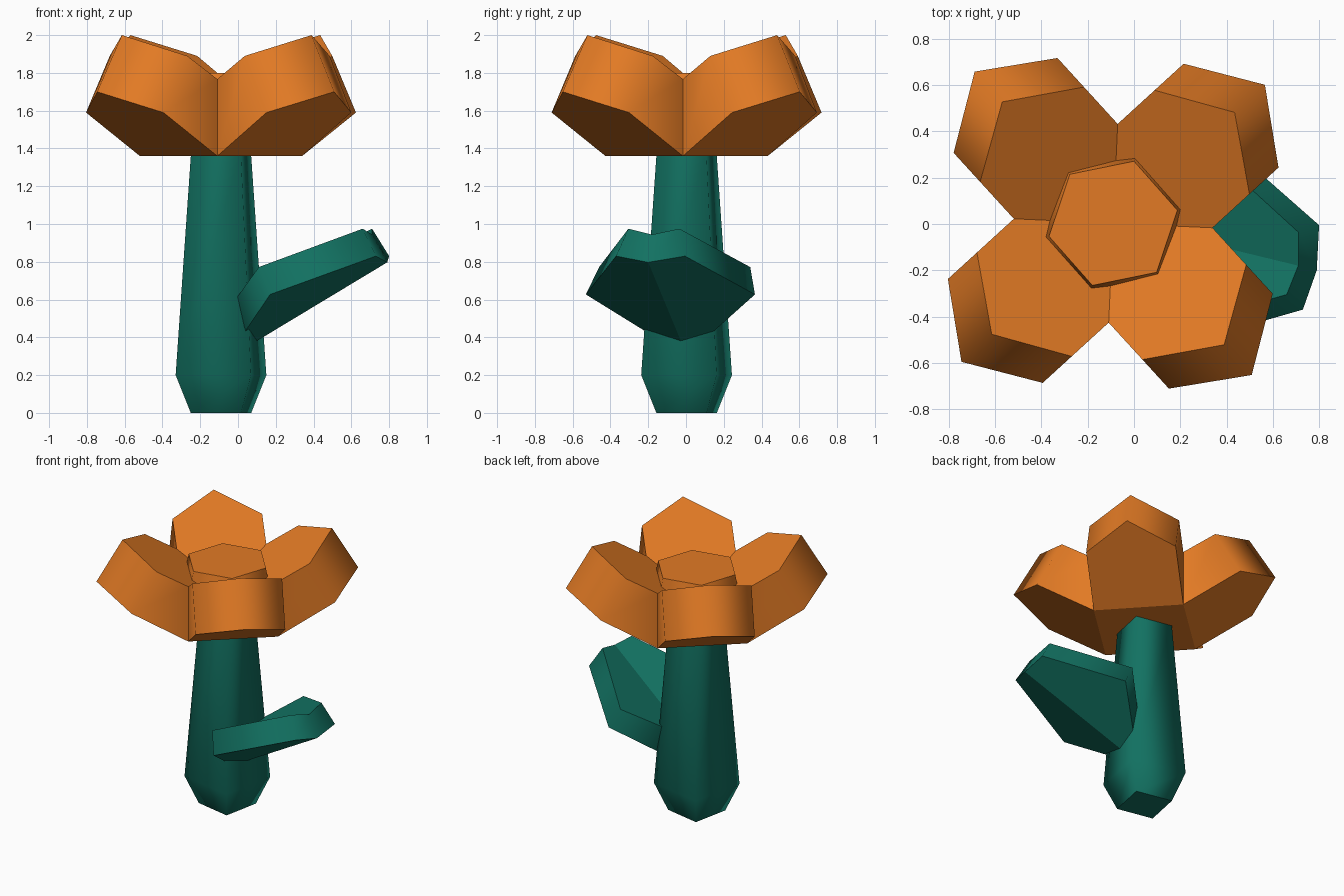
import bpy, bmesh
from math import radians, cos, sin, pi
from mathutils import Vector, Matrix

cube = bpy.data.objects.get("Cube")
if cube:
    bpy.data.objects.remove(cube, do_unlink=True)


def material(name, rgb):
    mat = bpy.data.materials.new(name)
    mat.use_nodes = True
    mat.diffuse_color = (*rgb, 1)
    mat.node_tree.nodes["Principled BSDF"].inputs["Base Color"].default_value = (*rgb, 1)
    return mat


ORANGE = material("petal orange", (0.76, 0.195, 0.018))
GREEN = material("leaf green", (0.006, 0.165, 0.12))
AXIS = Vector((-0.09, 0.003, 0))


def finish(name, bm, mat):
    """Weld, orient and store the mesh; walls are smooth, caps are flat."""
    bmesh.ops.remove_doubles(bm, verts=bm.verts, dist=0.001)
    bmesh.ops.recalc_face_normals(bm, faces=bm.faces)
    for edge in bm.edges:
        edge.smooth = all(f.smooth for f in edge.link_faces)
    mesh = bpy.data.meshes.new(name)
    bm.to_mesh(mesh)
    bm.free()
    mesh.materials.append(mat)
    obj = bpy.data.objects.new(name, mesh)
    bpy.context.collection.objects.link(obj)
    return obj


def face(bm, points, smooth=False):
    f = bm.faces.new([bm.verts.new(p) for p in points])
    f.smooth = smooth
    return f


def walls(bm, low, high, closed=True):
    n = len(low)
    for i in range(n if closed else n - 1):
        j = (i + 1) % n
        face(bm, (low[i], low[j], high[j], high[i]), True)


def ring(sides, radius, z, turn):
    return [AXIS + Vector((radius * cos(a), radius * sin(a), z))
            for a in (radians(turn) + 2 * pi * i / sides for i in range(sides))]


def tapered(name, sides, turn, profile, mat):
    bm = bmesh.new()
    rings = [ring(sides, r, z, turn) for r, z in profile]
    for low, high in zip(rings, rings[1:]):
        walls(bm, low, high)
    face(bm, rings[0])
    face(bm, rings[-1])
    return finish(name, bm, mat)


# Stem: four-sided, swelling just above the foot
tapered("stem", 4, 33.5, [(0.192, 0), (0.288, 0.2), (0.19, 1.38)], GREEN)

# Flower centre: six-sided button
tapered("flower_centre", 6, 11.5, [(0.35, 1.48), (0.283, 1.8)], ORANGE)

# Flower: four thick five-sided petals around a square base
HALF = 0.304


def petal_outline(side, tip, z_corner, z_side, z_tip):
    return [Vector(p) for p in ((HALF, -HALF, z_corner), (side, -HALF, z_side),
                                (tip, 0, z_tip), (side, HALF, z_side),
                                (HALF, HALF, z_corner))]


bm = bmesh.new()
base = []
for k in range(4):
    spin = Matrix.Translation(AXIS) @ Matrix.Rotation(radians(42.4 + 90 * k), 4, "Z")
    low = [spin @ p for p in petal_outline(0.69, 0.888, 1.36, 1.59, 1.70)]
    high = [spin @ p for p in petal_outline(0.52, 0.711, 1.767, 1.89, 2.0)]
    walls(bm, low, high, closed=False)
    face(bm, low)
    face(bm, high + [AXIS + Vector((0, 0, 1.59))])
    base.append(low[0])
face(bm, base)
flower = finish("flower_petals", bm, ORANGE)
# Crease where neighbouring petals meet
for edge in flower.data.edges:
    a, b = (flower.data.vertices[i].co for i in edge.vertices)
    if (a - b).xy.length < 0.01:
        edge.use_edge_sharp = True

# Leaf: thick slab folded along its midrib, which runs from heel to notch
under = [Vector(p) for p in (
    (0.09, -0.025, 0.375), (0.04, -0.22, 0.435), (0.17, -0.53, 0.627),
    (0.73, -0.37, 0.83), (0.79, -0.20, 0.797), (0.80, -0.005, 0.83),
    (0.38, 0.365, 0.627), (0.135, 0.15, 0.435))]
shift = [Vector(p) for p in (
    (-0.06, 0.01, 0.165), (-0.05, 0.04, 0.17), (-0.06, 0.07, 0.145),
    (-0.07, 0.065, 0.145), (-0.08, 0.02, 0.147), (-0.09, -0.03, 0.145),
    (-0.08, -0.025, 0.145), (-0.07, -0.03, 0.17))]
upper = [p + s for p, s in zip(under, shift)]
bm = bmesh.new()
walls(bm, under, upper)
for loop in (under, upper):
    face(bm, loop[:5])
    face(bm, loop[4:] + loop[:1])
finish("leaf", bm, GREEN)
